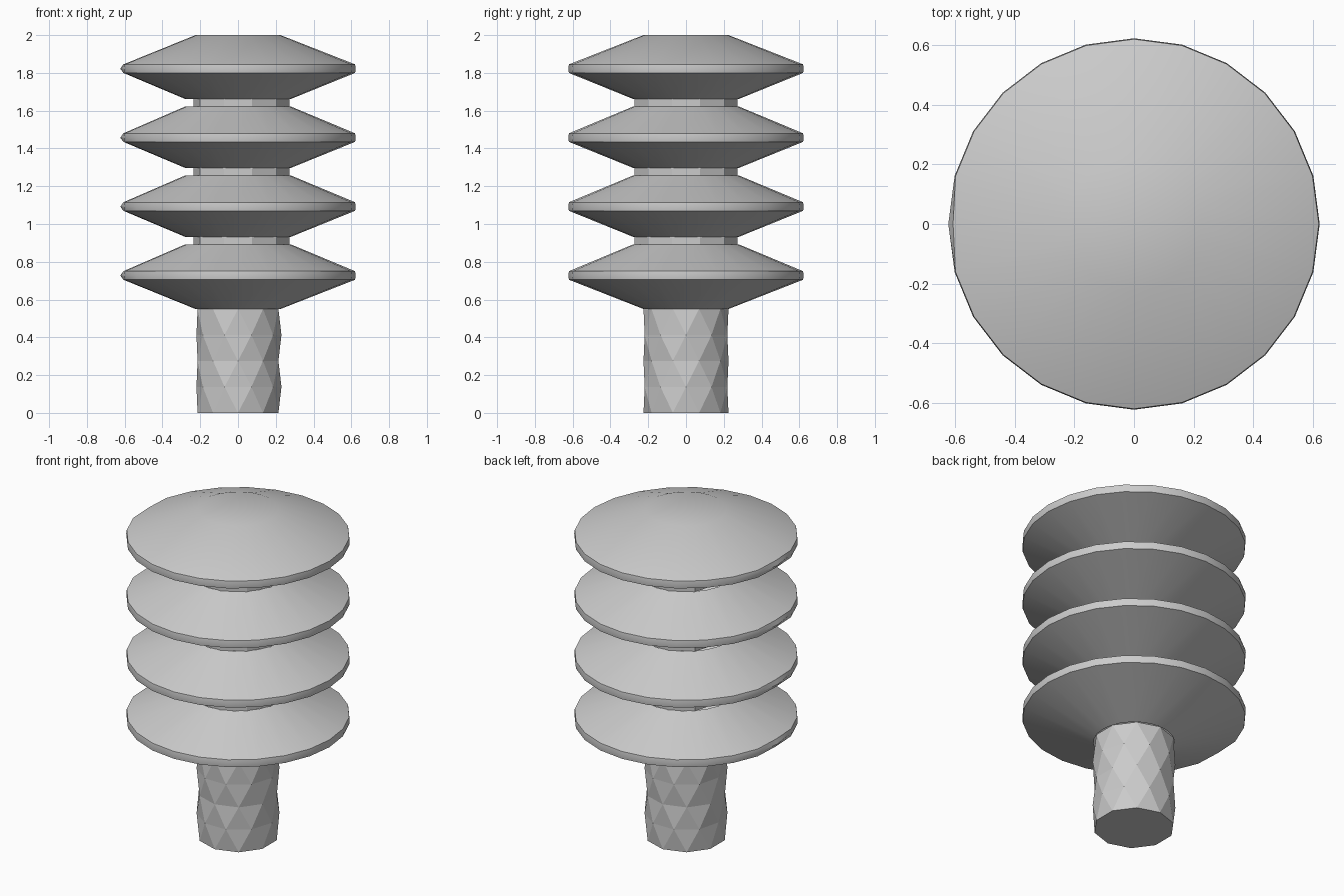
import bpy, bmesh, math

if "Cube" in bpy.data.objects:
    bpy.data.objects.remove(bpy.data.objects["Cube"])

grey = bpy.data.materials.new("plain_grey")
grey.use_nodes = True
colour = (0.6, 0.6, 0.6, 1)
grey.diffuse_color = colour
grey.node_tree.nodes["Principled BSDF"].inputs["Base Color"].default_value = colour


def lathe(name, rings, sides, start=0, twist=0, cap_bottom=False, cap_top=False, smooth=False, seam=None):
    """Stack rings of (radius, height); twist turns every other ring half a step."""
    bm = bmesh.new()
    step = math.tau / sides
    loops = []
    for i, (radius, z) in enumerate(rings):
        turn = start + (i % 2) * twist * step / 2
        loops.append([bm.verts.new((radius * math.cos(turn + k * step),
                                    radius * math.sin(turn + k * step), z)) for k in range(sides)])
    for i, (low, high) in enumerate(zip(loops, loops[1:])):
        shift = i % 2
        for k in range(sides):
            a, b = low[k], low[(k + 1) % sides]
            c, d = high[(k + 1) % sides], high[k]
            if not twist:
                bm.faces.new((a, b, c, d))
            elif shift:
                bm.faces.new((a, c, d))
                bm.faces.new((a, b, c))
            else:
                bm.faces.new((a, b, d))
                bm.faces.new((b, c, d))
    if cap_bottom:
        bm.faces.new(loops[0][::-1])
    if cap_top:
        bm.faces.new(loops[-1])
    # Irregular seam along the right side
    if seam:
        seam(bm)
    mesh = bpy.data.meshes.new(name)
    bm.to_mesh(mesh)
    bm.free()
    mesh.materials.append(grey)
    obj = bpy.data.objects.new(name, mesh)
    bpy.context.collection.objects.link(obj)
    if smooth:
        bpy.ops.object.select_all(action="DESELECT")
        obj.select_set(True)
        bpy.context.view_layer.objects.active = obj
        bpy.ops.object.shade_smooth_by_angle(angle=math.radians(30))
    return obj


def pull_in(limit):
    def seam(bm):
        for v in bm.verts:
            v.co.x = max(v.co.x, limit)
    return seam


def pinch_rim(bm):
    # Rim narrows to a point at the seam, between its two edges
    rim = [v for v in bm.verts if v.co.x < -0.61 and abs(v.co.y) < 0.01]
    rim.sort(key=lambda v: v.co.z)
    for v in (rim[0], rim[-1]):
        v.co.x = -0.607


SHAFT_R, NECK_R, RIM_R = 0.225, 0.28, 0.62
BASE, PITCH, COUNT = 0.55, 0.365, 4

# Faceted shaft under the discs
lathe("shaft", [(SHAFT_R + 0.005 * (i % 2), BASE * i / 4) for i in range(5)], 10,
      start=math.pi / 2, twist=1, cap_bottom=True, seam=pull_in(-0.22))

# Stack of double-cone discs, with a neck above all but the last
for n in range(COUNT):
    z = BASE + n * PITCH
    first, last = n == 0, n == COUNT - 1
    bottom = (SHAFT_R, z) if first else (NECK_R, z + 0.017)
    top = (SHAFT_R, 2) if last else (NECK_R, z + 0.342)
    lathe(f"disc_{n + 1}", [bottom, (RIM_R, z + 0.155), (RIM_R + 0.003, z + 0.177), (RIM_R, z + 0.2), top], 24,
          cap_top=last, smooth=True, seam=pinch_rim)
    if not last:
        lathe(f"neck_{n + 1}", [(NECK_R + 0.003, z + 0.34), (NECK_R + 0.003, z + 0.384)], 12,
              start=math.pi / 12, seam=pull_in(-0.235))
